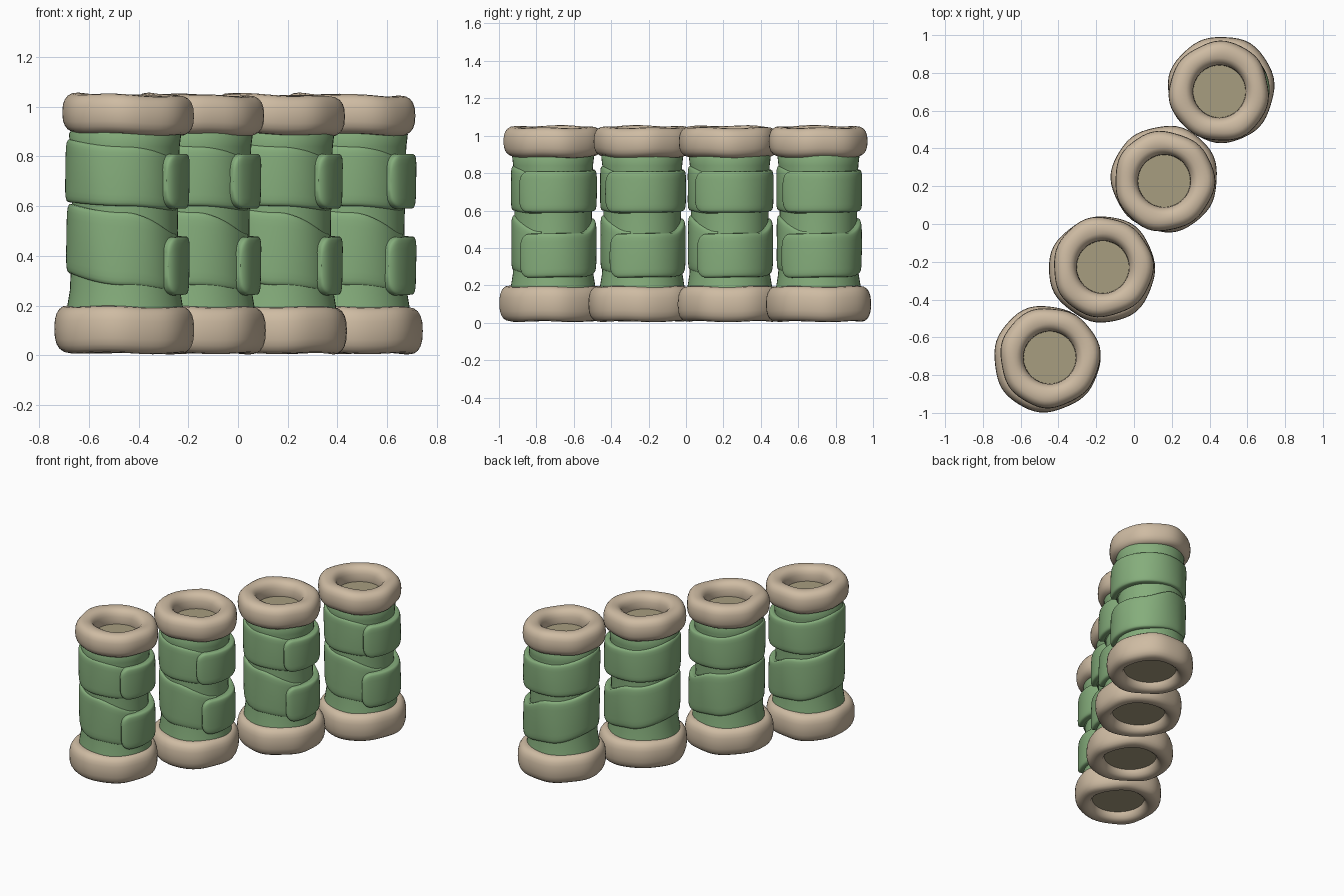
import bpy, math, random
from mathutils import Vector

random.seed(4)
cube = bpy.data.objects.get("Cube")
if cube:
    bpy.data.objects.remove(cube)


def material(name, rgb):
    m = bpy.data.materials.new(name)
    m.use_nodes = True
    m.diffuse_color = (*rgb, 1)
    m.node_tree.nodes["Principled BSDF"].inputs["Base Color"].default_value = (*rgb, 1)
    return m


TAN = material("tan padding", (0.62, 0.50, 0.365))
GREEN = material("green cloth", (0.235, 0.42, 0.20))
OLIVE = material("olive end cap", (0.39, 0.34, 0.215))


def make(name, verts, faces, mat):
    me = bpy.data.meshes.new(name)
    me.from_pydata(verts, [], faces)
    me.materials.append(mat)
    ob = bpy.data.objects.new(name, me)
    bpy.context.collection.objects.link(ob)
    bpy.ops.object.select_all(action="DESELECT")
    ob.select_set(True)
    bpy.context.view_layer.objects.active = ob
    bpy.ops.object.shade_smooth_by_angle(angle=math.radians(50))
    return ob


def sweep(name, rows, closed, mat):
    """Join rows of points; closed joins the last row to the first, else caps the ends."""
    n, k = len(rows), len(rows[0])
    faces = []
    for i in range(n if closed else n - 1):
        j = (i + 1) % n
        for p in range(k):
            q = (p + 1) % k
            faces.append((i * k + p, j * k + p, j * k + q, i * k + q))
    if not closed:
        faces += [tuple(range(k)), tuple(range((n - 1) * k, n * k))[::-1]]
    return make(name, [v for r in rows for v in r], faces, mat)


def superellipse(t, a, b, power):
    c, s = math.cos(t), math.sin(t)
    return (a * math.copysign(abs(c) ** power, c), b * math.copysign(abs(s) ** power, s))


def smooth_at(keys, x):
    """Ease between (position, value...) keys."""
    for a, b in zip(keys, keys[1:]):
        if x <= b[0]:
            f = max(0, (x - a[0]) / (b[0] - a[0]))
            f = f * f * (3 - 2 * f)
            return [u + (v - u) * f for u, v in zip(a[1:], b[1:])]
    return keys[-1][1:]


def padded_ring(name, cx, cy, z, inner, outer, half, tilt):
    """Soft, slightly lumpy stuffed ring."""
    ph = [random.uniform(0, math.tau) for _ in range(3)]
    mid, a = (inner + outer) / 2, (outer - inner) / 2
    rows = []
    for i in range(56):
        t = math.tau * i / 56
        lump = 0.004 * math.sin(3 * t + ph[0]) + 0.003 * math.sin(7 * t + ph[1])
        rise = 0.003 * math.sin(4 * t + ph[2]) - tilt * math.cos(t)
        row = []
        for p in range(20):
            dr, dz = superellipse(math.tau * p / 20, a, half, 0.8)
            r = mid + dr + lump * (dr > 0)
            row.append((cx + r * math.cos(t), cy + r * math.sin(t), z + dz + rise))
        rows.append(row)
    sweep(name, rows, True, TAN)


def lathe(name, cx, cy, profile, mat, squash=1.0):
    rows = [[(cx + r * math.cos(math.tau * i / 48), cy + squash * r * math.sin(math.tau * i / 48), z)
             for i in range(48)] for r, z in profile]
    sweep(name, rows, False, mat)


def strap(name, cx, cy, keys, start, end=342):
    """Cloth wrap with a rounded free end, tucked under itself at the other end."""
    rows, steps = [], 110
    corner = 14
    for i in range(steps + 1):
        f = i / steps
        deg = start + (end - start) * (f ** 1.25)
        t = math.radians(deg)
        r, lo, hi = smooth_at(keys, deg)
        mid, half = (lo + hi) / 2, (hi - lo) / 2
        # round off the corners of the free end
        d = 1 - min(1, (deg - start) / corner)
        half -= 0.06 * (1 - math.sqrt(max(0, 1 - d * d)))
        r -= 0.010 * d ** 4
        row = []
        for p in range(24):
            dr, dz = superellipse(math.tau * p / 24, 0.032, half, 0.36)
            rr = r - 0.032 + dr + 0.002 * math.sin(5 * t + 9 * dz)
            row.append((cx + rr * math.cos(t), cy + 0.96 * rr * math.sin(t), mid + dz))
        rows.append(row)
    sweep(name, rows, False, GREEN)


# strap keys: degrees, outer radius, lower edge, upper edge
UPPER = [(-60, 0.262, 0.59, 0.81), (40, 0.258, 0.59, 0.81), (100, 0.240, 0.60, 0.82),
         (180, 0.240, 0.615, 0.87), (270, 0.236, 0.60, 0.84), (342, 0.224, 0.58, 0.80)]
LOWER = [(-60, 0.262, 0.24, 0.475), (40, 0.258, 0.245, 0.48), (100, 0.238, 0.27, 0.56),
         (180, 0.236, 0.33, 0.61), (270, 0.234, 0.28, 0.575), (342, 0.224, 0.25, 0.49)]

# base centre, top centre of each column
COLUMNS = [((-0.463, -0.714), (-0.446, -0.707)), ((-0.168, -0.240), (-0.165, -0.228)),
           ((0.163, 0.240), (0.160, 0.228)), ((0.463, 0.714), (0.452, 0.702))]

for n, (base, top) in enumerate(COLUMNS, 1):
    bx, by = base
    tx, ty = top
    mx, my = (Vector(base) + Vector(top)) / 2
    tag = f"_{n}"
    padded_ring("base_ring" + tag, bx, by, 0.102, 0.165, 0.281, 0.094, 0.002)
    padded_ring("top_ring" + tag, tx, ty, 0.968, 0.138, 0.264, 0.080, 0.006)

    # core cloth with a flared hem and a pinched waist between the straps
    lathe("core" + tag, mx, my,
          [(0.20, 0.10), (0.238, 0.15), (0.232, 0.20), (0.222, 0.26), (0.218, 0.35), (0.212, 0.50),
           (0.214, 0.60), (0.216, 0.75), (0.220, 0.84), (0.226, 0.89), (0.20, 0.93)], GREEN, 0.97)

    strap("upper_strap" + tag, mx, my, UPPER, -52 + random.uniform(-4, 4))
    strap("lower_strap" + tag, mx, my, LOWER, -50 + random.uniform(-5, 5))

    # recessed end caps seen through the rings
    lathe("top_cap" + tag, tx, ty, [(0.18, 0.90), (0.18, 0.95)], OLIVE)
    lathe("bottom_cap" + tag, bx, by, [(0.20, 0.06), (0.20, 0.11)], OLIVE)
